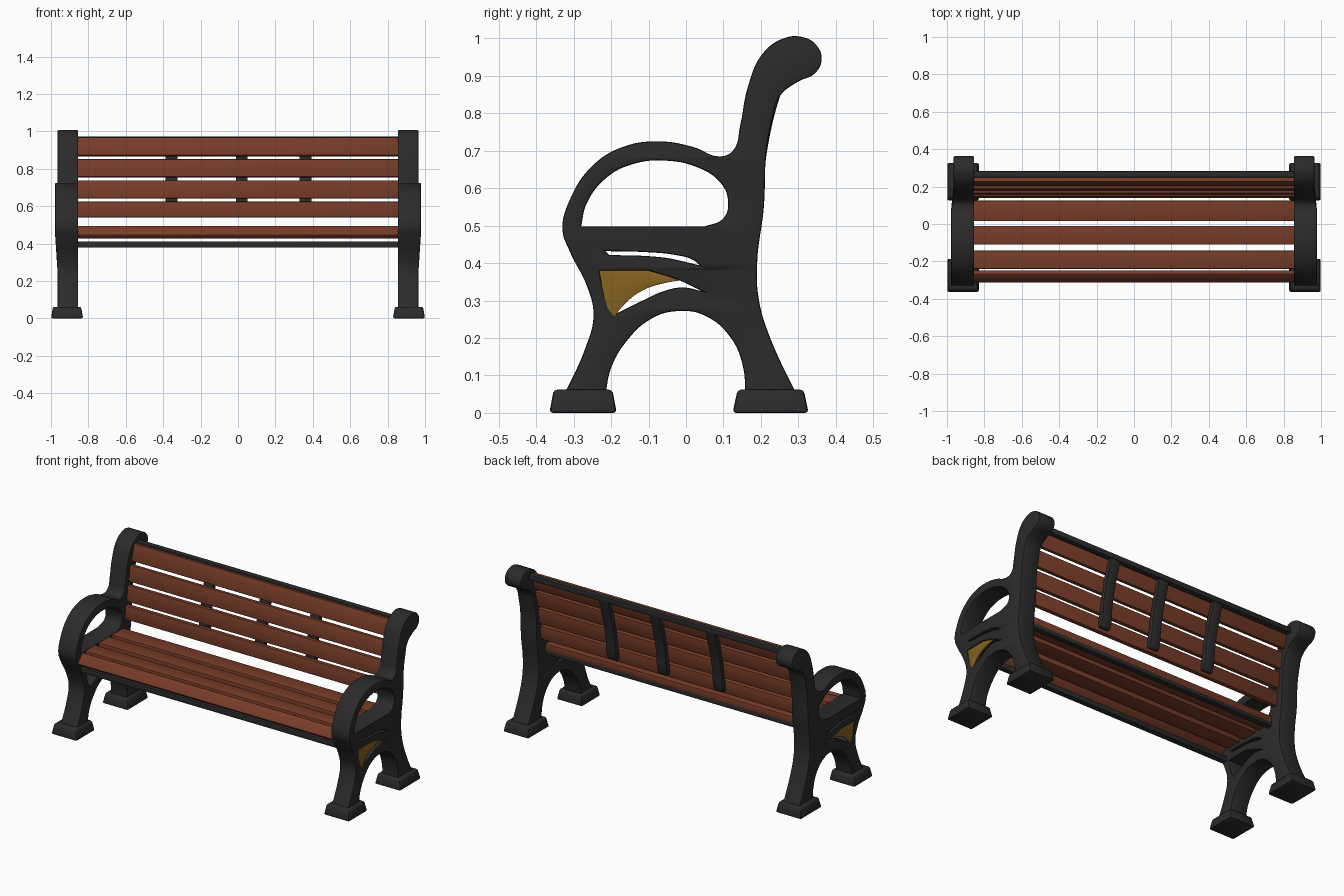
import bpy
import bmesh
import math
from mathutils import Matrix, Vector

cube = bpy.data.objects.get("Cube")
if cube:
    bpy.data.objects.remove(cube, do_unlink=True)


def material(name, colour):
    mat = bpy.data.materials.new(name)
    mat.use_nodes = True
    mat.diffuse_color = (*colour, 1)
    mat.node_tree.nodes["Principled BSDF"].inputs["Base Color"].default_value = (*colour, 1)
    return mat


IRON = material("charcoal iron", (0.024, 0.024, 0.024))
WOOD = material("red brown wood", (0.185, 0.045, 0.021))
GOLD = material("dull gold", (0.25, 0.13, 0.015))


def finish(obj, mat, angle=40):
    obj.data.materials.clear()
    obj.data.materials.append(mat)
    bpy.ops.object.select_all(action="DESELECT")
    obj.select_set(True)
    bpy.context.view_layer.objects.active = obj
    bpy.ops.object.shade_smooth_by_angle(angle=math.radians(angle))
    return obj


def add_mesh(name, bm, mat):
    mesh = bpy.data.meshes.new(name)
    bm.to_mesh(mesh)
    bm.free()
    obj = bpy.data.objects.new(name, mesh)
    bpy.context.collection.objects.link(obj)
    return finish(obj, mat)


def box(name, centre, size, mat, tilt=0, bevel=0.005, taper=1):
    """Bevelled box tilted about x; taper shrinks its top."""
    bm = bmesh.new()
    bmesh.ops.create_cube(bm, size=1)
    for v in bm.verts:
        if v.co.z > 0:
            v.co.x *= taper
            v.co.y *= taper
    bmesh.ops.scale(bm, vec=size, verts=bm.verts)
    bmesh.ops.bevel(bm, geom=bm.edges[:], offset=bevel, segments=2, profile=0.5, affect="EDGES")
    bm.transform(Matrix.Translation(centre) @ Matrix.Rotation(math.radians(tilt), 4, "X"))
    return add_mesh(name, bm, mat)


def profile(name, loops, centre_x, half_width, mat, bevel):
    """Side-on outline with holes, extruded along x. A third item marks a corner."""
    curve = bpy.data.curves.new(name, "CURVE")
    curve.dimensions = "2D"
    curve.fill_mode = "BOTH"
    curve.resolution_u = 6
    curve.extrude = half_width - bevel
    curve.bevel_depth = bevel
    curve.bevel_resolution = 1
    curve.offset = -bevel
    for loop in loops:
        spline = curve.splines.new("BEZIER")
        spline.bezier_points.add(len(loop) - 1)
        spline.use_cyclic_u = True
        for point, (y, z, *corner) in zip(spline.bezier_points, loop):
            point.co = (y, z, 0)
            kind = "VECTOR" if corner else "AUTO"
            point.handle_left_type = point.handle_right_type = kind
    helper = bpy.data.objects.new(name + " helper", curve)
    bpy.context.collection.objects.link(helper)
    bpy.context.view_layer.update()
    mesh = bpy.data.meshes.new_from_object(helper.evaluated_get(bpy.context.evaluated_depsgraph_get()))
    bpy.data.objects.remove(helper, do_unlink=True)
    bm = bmesh.new()
    bm.from_mesh(mesh)
    bpy.data.meshes.remove(mesh)
    bmesh.ops.remove_doubles(bm, verts=bm.verts, dist=0.0003)
    for v in bm.verts:
        v.co = Vector((v.co.z + centre_x, v.co.x, v.co.y))
    bmesh.ops.recalc_face_normals(bm, faces=bm.faces)
    return add_mesh(name, bm, mat)


def mirrored(obj, name):
    bm = bmesh.new()
    bm.from_mesh(obj.data)
    bmesh.ops.scale(bm, vec=(-1, 1, 1), verts=bm.verts)
    bmesh.ops.reverse_faces(bm, faces=bm.faces)
    return add_mesh(name, bm, obj.data.materials[0])


# Cast side frame: outline, arm opening, slit and lower opening
C = True
OUTLINE = [
    (-.325, .05, C), (-.27, .17), (-.247, .26), (-.265, .34), (-.31, .43), (-.33, .49),
    (-.31, .57), (-.25, .66), (-.17, .71), (-.07, .725), (.02, .71), (.09, .685),
    (.125, .70), (.145, .77), (.165, .87), (.205, .96), (.26, 1), (.31, 1.004),
    (.35, .98), (.362, .94), (.342, .905), (.3, .885), (.25, .845), (.23, .78),
    (.215, .7), (.208, .55), (.19, .4), (.195, .3), (.225, .2), (.295, .05, C),
    (.158, .05, C), (.153, .12), (.12, .2), (.05, .26), (-.02, .272), (-.09, .253),
    (-.16, .19), (-.2, .12), (-.215, .05, C)]
ARM_HOLE = [
    (-.28, .498, C), (-.265, .56), (-.21, .63), (-.14, .665), (-.06, .674), (.03, .656),
    (.09, .617), (.112, .57), (.1, .52), (.05, .498, C)]
SLIT = [
    (-.215, .432, C), (-.1, .429), (-.03, .422), (.02, .408), (.036, .394, C),
    (0, .403), (-.06, .415), (-.205, .422, C)]
LOWER_HOLE = [
    (-.232, .38, C), (-.1, .38, C), (-.02, .355), (.04, .326, C), (-.01, .335),
    (-.06, .325), (-.12, .298), (-.192, .262, C), (-.21, .29)]
PANEL = [
    (-.24, .386, C), (-.1, .385, C), (-.015, .354, C), (-.06, .346), (-.11, .33),
    (-.16, .295), (-.192, .256, C), (-.216, .29)]

frame = profile("left_side_frame", [OUTLINE, ARM_HOLE, SLIT, LOWER_HOLE], 0.91, 0.055, IRON, 0.006)
# Arm and front swell outwards slightly
for v in frame.data.vertices:
    if v.co.x > 0.91:
        forward = min(max((0.14 - v.co.y) / 0.06, 0), 1)
        raised = min(max((v.co.z - 0.25) / 0.2, 0), 1)
        v.co.x += 0.013 * forward * raised
mirrored(frame, "right_side_frame")

# Gold panels nearly flush with the outer faces
panel = profile("left_gold_panel", [PANEL], 0.962, 0.004, GOLD, 0.001)
mirrored(panel, "right_gold_panel")

# Feet
for label, y, depth in (("front", -0.275, 0.18), ("back", 0.226, 0.203)):
    foot = box(f"left_{label}_foot", (0.914, y, 0.031), (0.172, depth, 0.062), IRON, 0, 0.009, 0.87)
    mirrored(foot, f"right_{label}_foot")

# Seat slats, the front one rolled over the edge
LENGTH = 1.73
box("seat_slat_front", (0, -0.281, 0.461), (LENGTH, 0.07, 0.03), WOOD, 48)
for i, (start, end) in enumerate(((-.24, -.143), (-.11, -.01), (.015, .125))):
    box(f"seat_slat_{i + 1}", (0, (start + end) / 2, 0.474), (LENGTH, end - start, 0.042), WOOD)

# Rails under the seat and behind the top of the back
for label, y, z, height in (
        ("front_seat", -.265, .395, .032), ("back_seat", .108, .444, .026), ("top", .266, .956, .032)):
    box(f"{label}_rail", (0, y, z), (LENGTH, 0.034, height), IRON, 0, 0.004)

# Back slats step backwards and lean further towards the top
for i, (y, z, height, lean) in enumerate((
        (.157, .582, .084, 4), (.175, .689, .096, 6), (.197, .802, .096, 9), (.229, .916, .1, 14))):
    box(f"back_slat_{i + 1}", (0, y, z), (LENGTH, 0.03, height), WOOD, -lean)

# Curved braces behind the back slats
BRACE = [
    (.166, .56, C), (.184, .69), (.205, .8), (.242, .915), (.262, .965, C),
    (.283, .955, C), (.268, .9), (.235, .79), (.215, .69), (.2, .575), (.188, .556)]
for label, x in (("right", -0.355), ("middle", 0.02), ("left", 0.36)):
    profile(f"{label}_back_brace", [BRACE], x, 0.032, IRON, 0.005)
